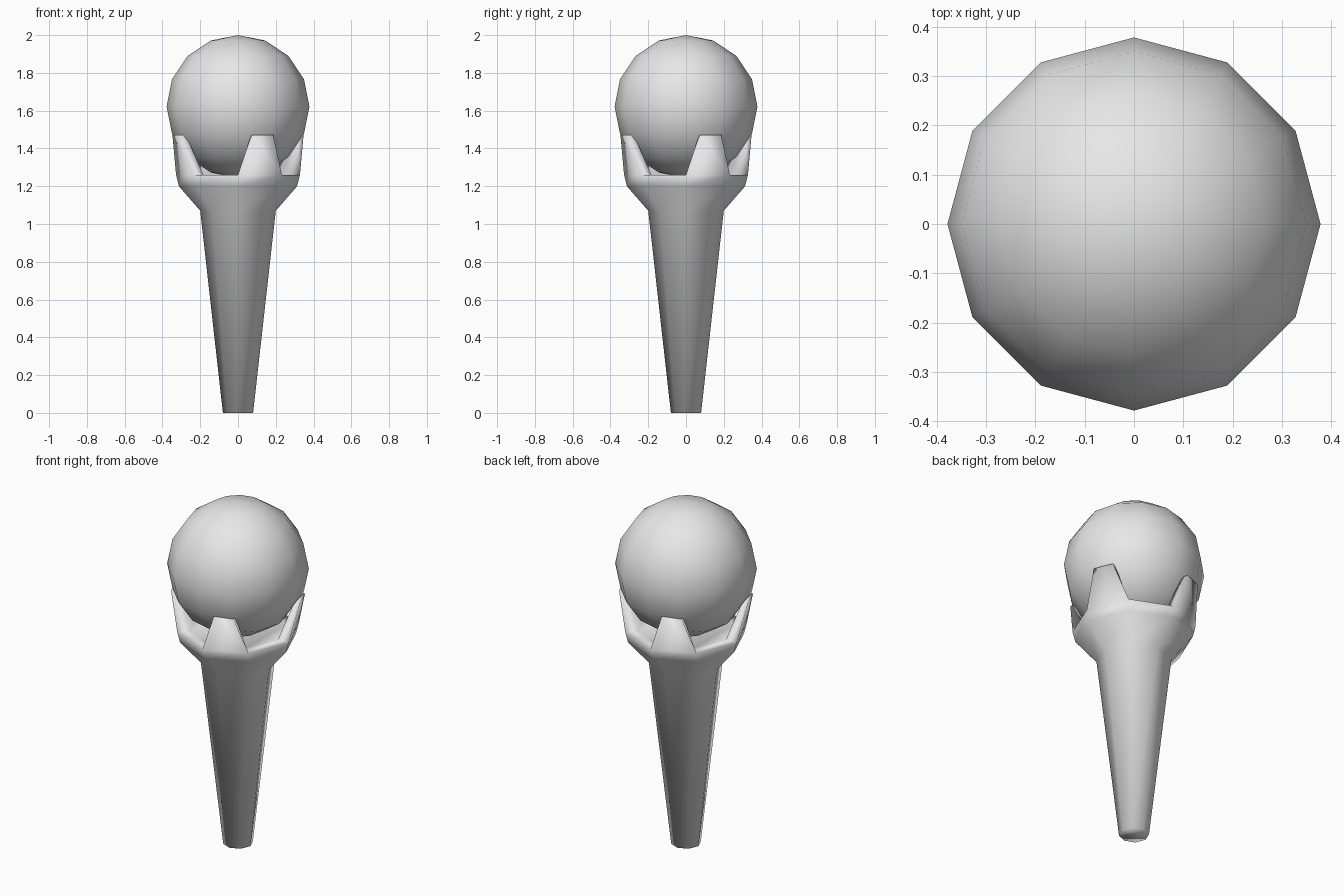
import bpy, bmesh
from math import cos, sin, radians, pi
from mathutils import Vector, Matrix

cube = bpy.data.objects.get("Cube")
if cube:
    bpy.data.objects.remove(cube, do_unlink=True)

grey = bpy.data.materials.new("light_grey")
grey.use_nodes = True
grey.diffuse_color = (0.8, 0.8, 0.8, 1)
grey.node_tree.nodes["Principled BSDF"].inputs["Base Color"].default_value = grey.diffuse_color

SIDES = 8


def finish(bm, name):
    bmesh.ops.recalc_face_normals(bm, faces=bm.faces)
    mesh = bpy.data.meshes.new(name)
    bm.to_mesh(mesh)
    bm.free()
    mesh.materials.append(grey)
    mesh.shade_smooth()
    obj = bpy.data.objects.new(name, mesh)
    bpy.context.collection.objects.link(obj)
    return obj


def ring(bm, r, z):
    angles = [2 * pi * i / SIDES for i in range(SIDES)]
    return [bm.verts.new((r * cos(a), r * sin(a), z)) for a in angles]


# Tapered handle, flared collar and seat in one octagonal skin
bm = bmesh.new()
profile = [(0.08, 0), (0.2, 1.07), (0.313, 1.2), (0.328, 1.26), (0.26, 1.26)]
rings = [ring(bm, r, z) for r, z in profile]
bm.faces.new(rings[0])
bm.faces.new(rings[-1])
rim = []
for low, high in zip(rings, rings[1:]):
    for i in range(SIDES):
        j = (i + 1) % SIDES
        rim.append(bm.faces.new((low[i], low[j], high[j], high[i])))
rim = rim[-SIDES:]

# Four tapered prongs raised from every other rim segment
for i in range(0, SIDES, 2):
    a = radians(22.5 + 45 * i)
    out, side = Vector((cos(a), sin(a), 0)), Vector((-sin(a), cos(a), 0))
    top = bmesh.ops.extrude_discrete_faces(bm, faces=[rim[i]])["faces"][0]
    base = [v.co.copy() for v in top.verts]
    for v, co in zip(top.verts, base):
        r = 0.352 if co.dot(out) > 0.27 else 0.32
        s = 0.057 if co.dot(side) > 0 else -0.057
        v.co = out * r + side * s + Vector((0, 0, 1.47))
bmesh.ops.remove_doubles(bm, verts=bm.verts, dist=0.0001)
finish(bm, "handle_with_prongs")

# Ball held between the prongs
bm = bmesh.new()
bmesh.ops.create_uvsphere(bm, u_segments=12, v_segments=8, radius=0.378,
                          matrix=Matrix.Translation((0, 0, 1.622)))
finish(bm, "ball")
